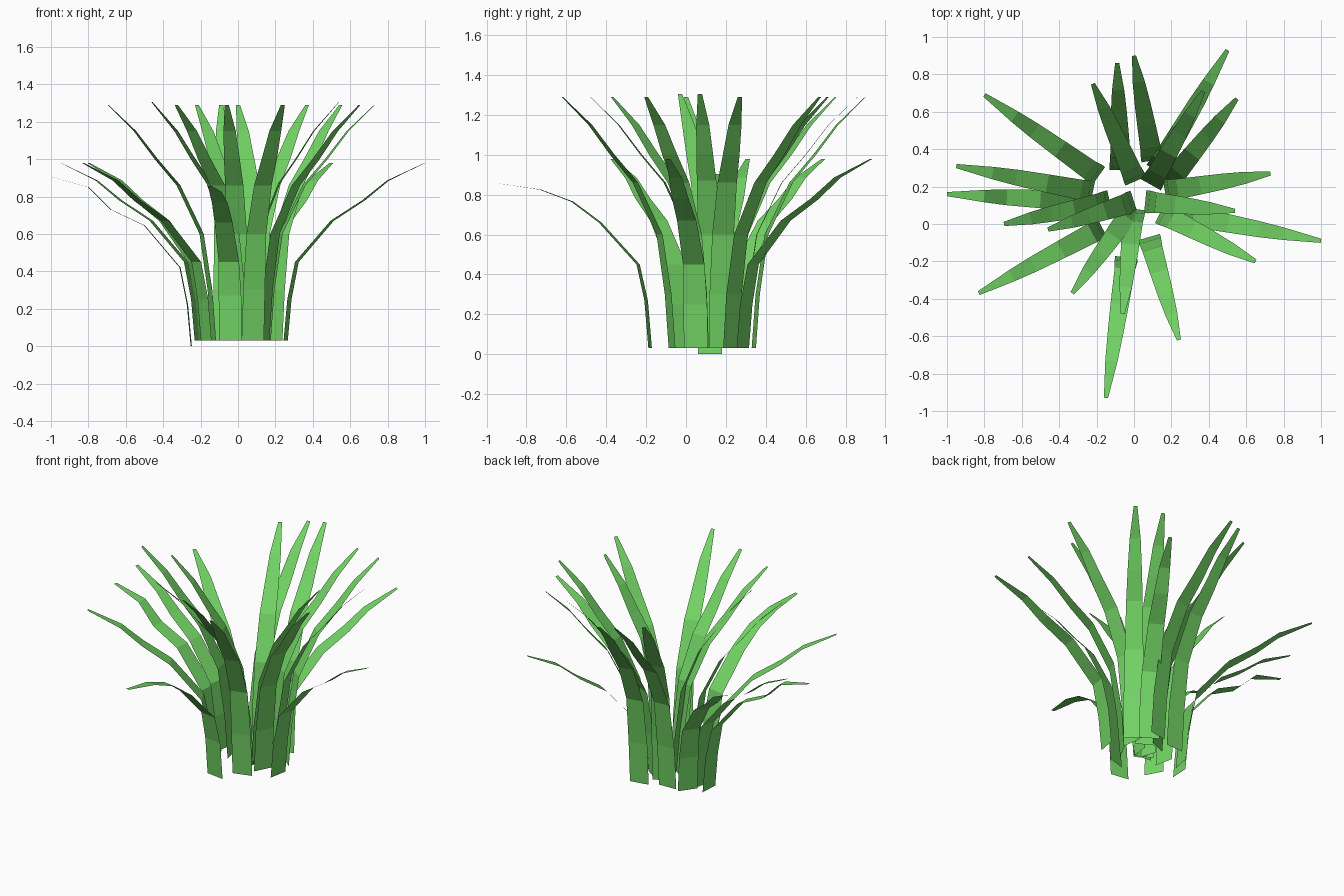
import bpy
from mathutils import Vector

if "Cube" in bpy.data.objects:
    bpy.data.objects.remove(bpy.data.objects["Cube"])

green = bpy.data.materials.new("leaf_green")
green.diffuse_color = (0.17, 0.66, 0.13, 1)
green.use_nodes = True
green.node_tree.nodes["Principled BSDF"].inputs["Base Color"].default_value = green.diffuse_color

# Side profiles of a blade: (distance outward, height)
PROFILES = {
    "tall": [(0, .03), (.02, .3), (.065, .6), (.19, .86), (.31, 1.0), (.425, 1.15), (.57, 1.29)],
    "upright": [(0, .03), (.02, .3), (.055, .6), (.16, .87), (.25, 1.0), (.345, 1.15), (.48, 1.305)],
    "arching": [(0, .03), (.02, .25), (.06, .45), (.25, .67), (.42, .78), (.55, .885), (.75, .98)],
    "drooping": [(0, .03), (.02, .27), (.06, .45), (.25, .66), (.39, .765), (.55, .825), (.75, .855)],
    "low": [(0, 0), (.02, .22), (.06, .42), (.25, .645), (.43, .73), (.55, .85), (.75, .905)],
}
WIDTHS = [.122, .122, .11, .098, .085, .066, .022]

# Each blade: profile, base x, base y, tip x, tip y
BLADES = [
    ("arching", .12, .285, .50, .93),
    ("tall", .19, .225, .55, .67),
    ("tall", .09, .21, .37, .71),
    ("tall", .10, .34, .00, .90),
    ("tall", -.07, .29, -.09, .86),
    ("tall", .01, .23, -.22, .75),
    ("arching", -.19, .255, -.80, .69),
    ("arching", -.22, .17, -.95, .31),
    ("low", -.25, .12, -1.0, .16),
    ("tall", -.13, .12, -.695, .00),
    ("upright", .00, .12, -.46, -.03),
    ("arching", -.17, -.02, -.83, -.37),
    ("tall", .00, .09, -.33, -.37),
    ("tall", .00, .08, -.06, -.48),
    ("drooping", -.04, -.18, -.15, -.93),
    ("tall", .08, -.07, .24, -.62),
    ("tall", .14, .06, .65, -.20),
    ("arching", .255, .05, 1.0, -.09),
    ("upright", .06, .12, .54, .07),
    ("tall", .165, .175, .73, .27),
]


def blade(name, kind, bx, by, tx, ty):
    """Flat strip that follows a profile from its base to its tip."""
    base, tip = Vector((bx, by, 0)), Vector((tx, ty, 0))
    span = tip - base
    side = Vector((-span.y, span.x, 0)).normalized()
    profile = PROFILES[kind]
    reach = profile[-1][0]
    verts = []
    for (r, z), w in zip(profile, WIDTHS):
        c = base + span * (r / reach) + Vector((0, 0, z))
        verts += [c - side * w / 2, c + side * w / 2]
    faces = [(i, i + 2, i + 3, i + 1) for i in range(0, len(verts) - 2, 2)]
    mesh = bpy.data.meshes.new(name)
    mesh.from_pydata(verts, [], faces)
    mesh.flip_normals()
    mesh.materials.append(green)
    bpy.context.collection.objects.link(bpy.data.objects.new(name, mesh))


# Clump of blades
for n, spec in enumerate(BLADES, 1):
    blade(f"{spec[0]}_leaf_{n:02d}", *spec)
